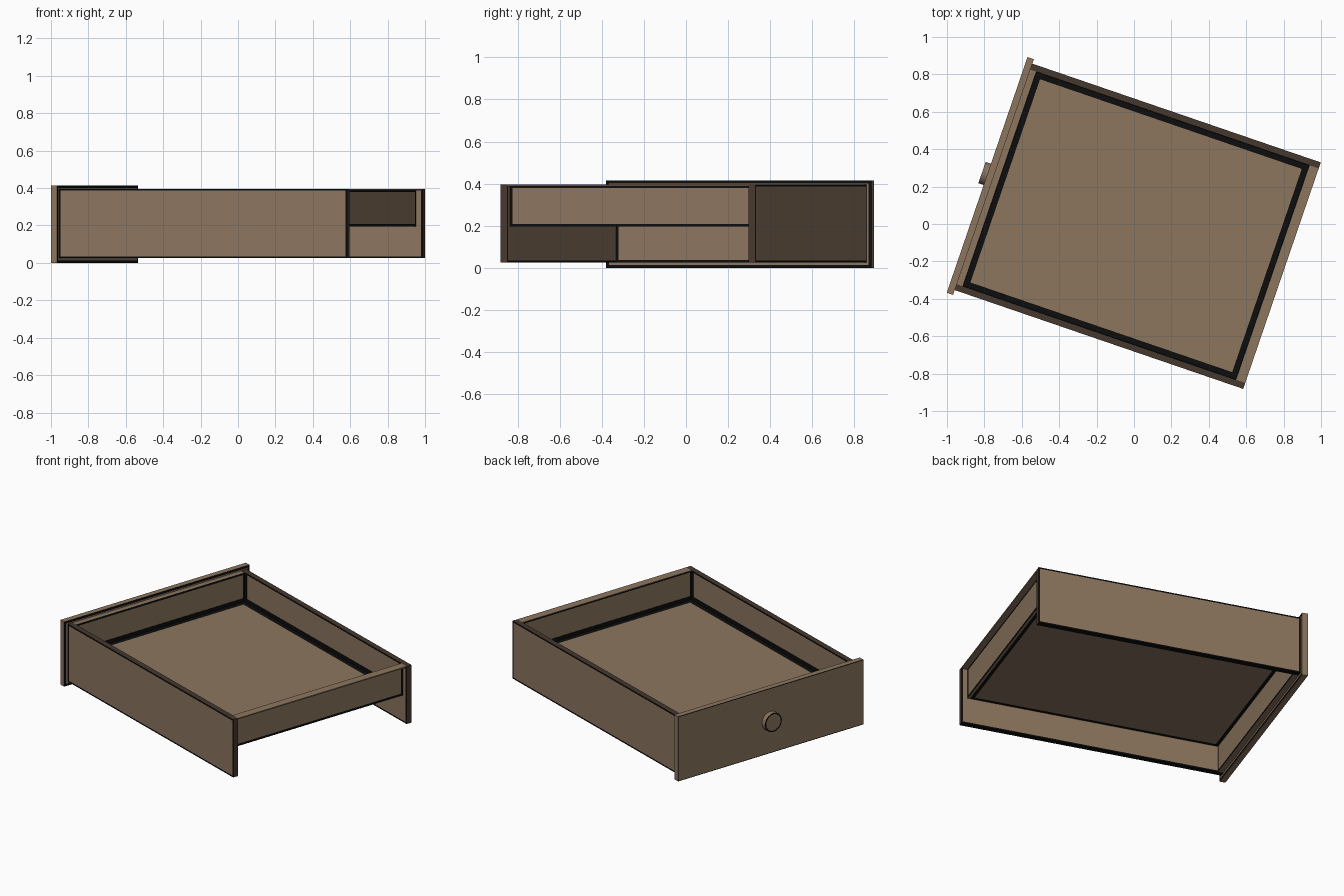
import bpy, bmesh, math
from mathutils import Matrix, Vector

if "Cube" in bpy.data.objects:
    bpy.data.objects.remove(bpy.data.objects["Cube"])

ROT = Matrix.Rotation(math.atan2(-0.324, 0.946), 4, 'Z')  # drawer is turned on the grid


def mat(name, col):
    m = bpy.data.materials.new(name)
    m.diffuse_color = (*col, 1)
    m.use_nodes = True
    m.node_tree.nodes["Principled BSDF"].inputs["Base Color"].default_value = m.diffuse_color
    return m


WOOD = mat("tan_wood", (0.262, 0.180, 0.114))
DARK = mat("black_edge", (0.004, 0.004, 0.004))
BROWN = mat("dark_brown_wood", (0.062, 0.040, 0.028))


def finish(bm, name):
    me = bpy.data.meshes.new(name)
    bm.transform(ROT)
    bm.to_mesh(me)
    bm.free()
    for m in (WOOD, DARK, BROWN):
        me.materials.append(m)
    ob = bpy.data.objects.new(name, me)
    bpy.context.collection.objects.link(ob)
    return ob


def box(name, u, v, z, frames=(), paint=(), base=0):
    """Box in drawer axes. frames: (direction, border width) gets a dark border;
    paint: (direction, material index)."""
    bm = bmesh.new()
    bmesh.ops.create_cube(bm, size=1)
    for p in bm.verts:
        p.co = Vector([a[0] + (a[1] - a[0]) * (c + 0.5) for a, c in zip((u, v, z), p.co)])
    bm.normal_update()

    def facing(d):
        return [f for f in bm.faces if f.normal.dot(Vector(d)) > 0.9]
    for f in bm.faces:
        f.material_index = base
    for d, i in paint:
        for f in facing(d):
            f.material_index = i
    for d, w in frames:
        ring = bmesh.ops.inset_individual(bm, faces=facing(d), thickness=w)['faces']
        for f in ring:
            f.material_index = 1
    return finish(bm, name)


UP, DOWN = (0, 0, 1), (0, 0, -1)
FWD, BACK = (-1, 0, 0), (1, 0, 0)
LEFT, RIGHT = (0, 1, 0), (0, -1, 0)
V0, V1 = -0.645, 0.635      # outer faces of the sides
T = 0.034                   # side thickness
I0, I1 = V0 + T, V1 - T     # inner faces
UF, UB = -0.758, 0.785      # inner faces of front and back walls

# front panel with overhang
box("front_panel", (-0.828, -0.792), (-0.672, 0.66), (0, 0.415),
    frames=[(FWD, 0.006), (BACK, 0.02)])
# inner front wall
box("inner_front_wall", (-0.792, UF), (I0, I1), (0.025, 0.393), frames=[(BACK, 0.016)])

# two sides
for name, a, b in (("right_side", V0, I0), ("left_side", I1, V1)):
    box(name, (-0.792, 0.838), (a, b), (0.025, 0.395),
        frames=[(LEFT, 0.013), (RIGHT, 0.013)],
        paint=[(UP, 2), (BACK, 2), (DOWN, 1)])

# back wall, short and set in, with a lip along its top
box("back_wall", (UB, 0.80), (I0, I1), (0.195, 0.393),
    frames=[(BACK, 0.02), (FWD, 0.012)])
box("back_lip", (UB, 0.838), (I0, I1), (0.388, 0.395))

# floor, dark border above and below
box("floor", (UF, UB), (I0, I1), (0.195, 0.21), frames=[(UP, 0.045), (DOWN, 0.03)])

# dark seams inside, where the walls meet the floor and each other
S, W = 0.003, 0.022
for tag, y0, y1 in (("right", I0, I0 + S), ("left", I1 - S, I1)):
    box("floor_seam_" + tag, (UF, UB), (y0, y1), (0.21, 0.21 + W), base=1)
    box("front_seam_" + tag, (UF, UF + W), (y0, y1), (0.21, 0.385), base=1)
    box("back_seam_" + tag, (UB - W, UB), (y0, y1), (0.21, 0.385), base=1)
for tag, x0, x1 in (("front", UF, UF + S), ("back", UB - S, UB)):
    box("floor_seam_" + tag, (x0, x1), (I0, I1), (0.21, 0.21 + W), base=1)

# round knob on the front panel, dark outline on its face
bm = bmesh.new()
bmesh.ops.create_cone(bm, cap_ends=True, segments=32, radius1=0.06, radius2=0.06, depth=0.03)
bm.transform(Matrix.Translation((-0.843, -0.003, 0.207)) @ Matrix.Rotation(math.pi / 2, 4, 'Y'))
bm.normal_update()
cap = [f for f in bm.faces if f.normal.x < -0.9]
for f in bmesh.ops.inset_individual(bm, faces=cap, thickness=0.008)['faces']:
    f.material_index = 1
finish(bm, "knob")
